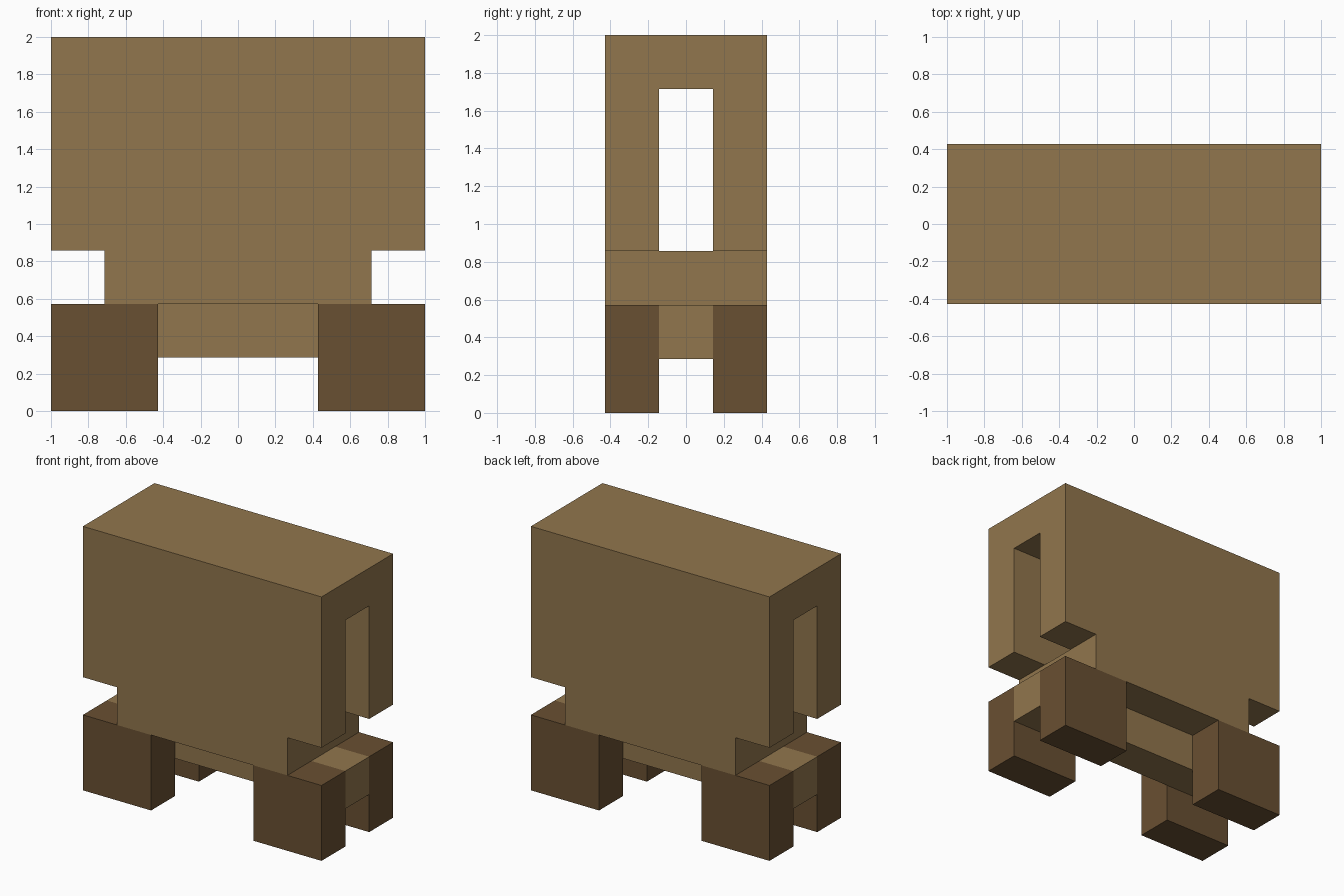
import bpy
import bmesh

U = 2 / 7  # block module; every part sits on half modules

cube = bpy.data.objects.get("Cube")
if cube:
    bpy.data.objects.remove(cube, do_unlink=True)


def make_material(name, color):
    mat = bpy.data.materials.new(name)
    mat.use_nodes = True
    mat.diffuse_color = (*color, 1)
    bsdf = mat.node_tree.nodes["Principled BSDF"]
    bsdf.inputs["Base Color"].default_value = (*color, 1)
    bsdf.inputs["Roughness"].default_value = 0.9
    return mat


tan = make_material("tan", (0.284, 0.181, 0.074))
brown = make_material("dark brown", (0.141, 0.080, 0.032))


def prism(name, profile, y0, y1, mat):
    """Extrude an x-z outline, given in modules, from y0 to y1."""
    bm = bmesh.new()
    base = bm.faces.new([bm.verts.new((x * U, y0 * U, z * U)) for x, z in profile])
    out = bmesh.ops.extrude_face_region(bm, geom=[base])
    moved = [v for v in out["geom"] if isinstance(v, bmesh.types.BMVert)]
    bmesh.ops.translate(bm, verts=moved, vec=(0, (y1 - y0) * U, 0))
    bmesh.ops.recalc_face_normals(bm, faces=bm.faces)
    mesh = bpy.data.meshes.new(name)
    bm.to_mesh(mesh)
    bm.free()
    mesh.materials.append(mat)
    obj = bpy.data.objects.new(name, mesh)
    bpy.context.scene.collection.objects.link(obj)
    return obj


def box(name, x0, x1, y0, y1, z0, z1, mat):
    return prism(name, [(x0, z0), (x1, z0), (x1, z1), (x0, z1)], y0, y1, mat)


# Body: wide upper block stepping in to a narrower base
half = [(2.5, 2), (2.5, 3), (3.5, 3), (3.5, 7)]
body = prism("body", half + [(-x, z) for x, z in reversed(half)], -1.5, 1.5, tan)

# Tunnel running the full length of the upper block
cutter = box("tunnel_cutter", -4, 4, -0.5, 0.5, 3, 6, tan)
cutter.hide_render = True
cut = body.modifiers.new("tunnel", "BOOLEAN")
cut.operation = "DIFFERENCE"
cut.solver = "EXACT"
cut.object = cutter
bpy.context.view_layer.objects.active = body
bpy.ops.object.modifier_apply(modifier=cut.name)
bpy.data.objects.remove(cutter, do_unlink=True)

# Central beam between the legs
box("beam", -3.5, 3.5, -0.5, 0.5, 1, 2, tan)

# Four legs
for side, x in (("right", -2.5), ("left", 2.5)):
    for end, y in (("front", -1), ("back", 1)):
        box(f"{end}_{side}_leg", x - 1, x + 1, y - 0.5, y + 0.5, 0, 2, brown)
